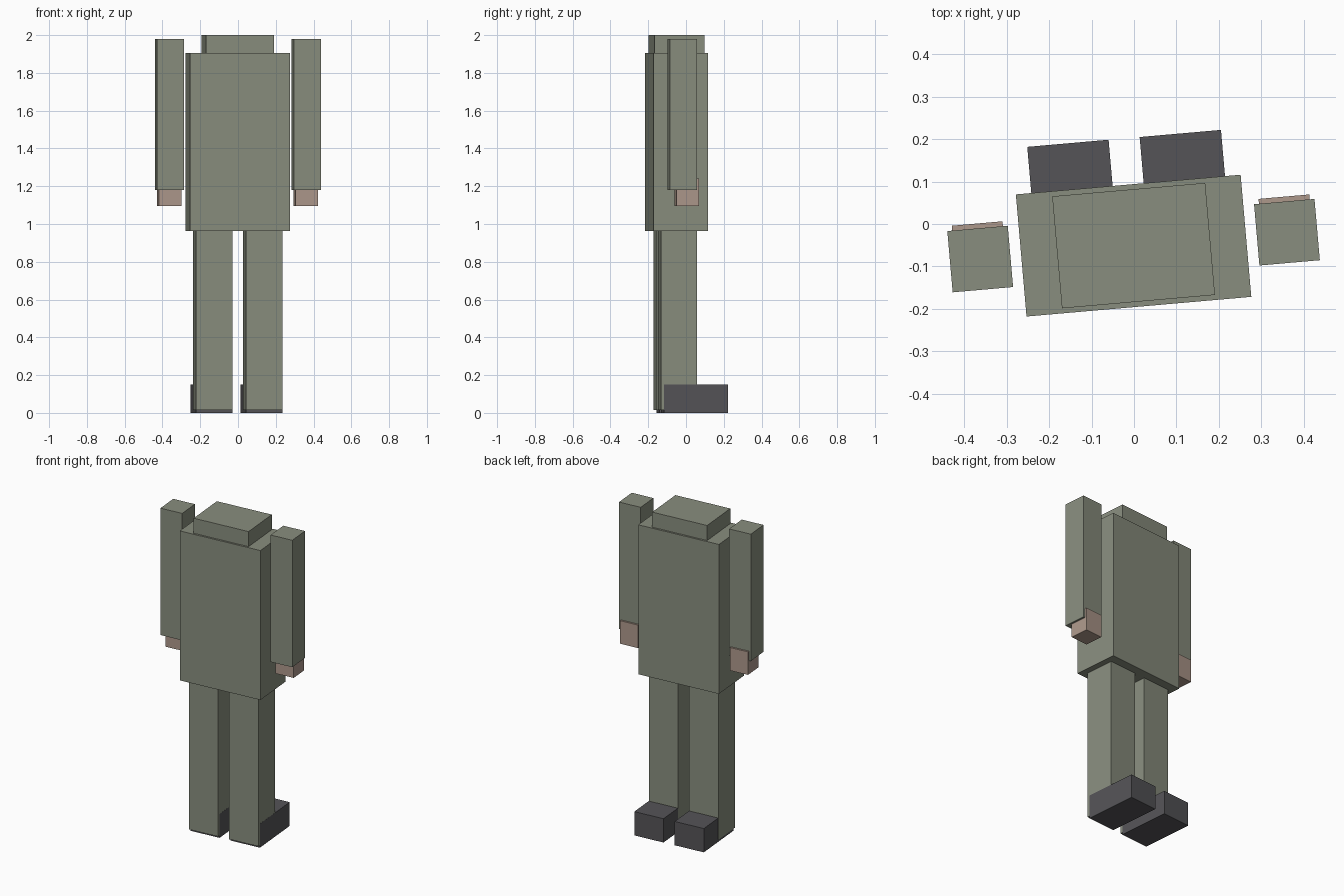
import bpy
import bmesh
import math
from mathutils import Matrix, Vector

if "Cube" in bpy.data.objects:
    bpy.data.objects.remove(bpy.data.objects["Cube"])

TURN = math.radians(5)  # whole figure is turned slightly about z


def material(name, rgb):
    m = bpy.data.materials.new(name)
    m.diffuse_color = (*rgb, 1.0)
    m.use_nodes = True
    m.node_tree.nodes["Principled BSDF"].inputs["Base Color"].default_value = m.diffuse_color
    return m


olive = material("olive_cloth", (0.25, 0.27, 0.21))
skin = material("skin", (0.42, 0.315, 0.26))
charcoal = material("charcoal_shoe", (0.09, 0.088, 0.096))


def block(name, centre, size, z0, z1, mat):
    """Box of the given plan centre and size between two heights."""
    bm = bmesh.new()
    bmesh.ops.create_cube(bm, size=1.0)
    bmesh.ops.scale(bm, vec=Vector((size[0], size[1], z1 - z0)), verts=bm.verts)
    bmesh.ops.transform(bm, matrix=Matrix.Rotation(TURN, 4, 'Z'), verts=bm.verts)
    me = bpy.data.meshes.new(name)
    bm.to_mesh(me)
    bm.free()
    me.materials.append(mat)
    ob = bpy.data.objects.new(name, me)
    ob.location = (centre[0], centre[1], (z0 + z1) / 2)
    bpy.context.collection.objects.link(ob)
    return ob


def pair(name, middle, spread, size, z0, z1, mat):
    """Mirrored pair of boxes either side of a turned middle point."""
    for label, side in (("left", -1), ("right", 1)):
        c = (middle[0] + side * spread * math.cos(TURN),
             middle[1] + side * spread * math.sin(TURN))
        block(f"{label}_{name}", c, size, z0, z1, mat)


# Body and collar
block("torso", (-0.001, -0.051), (0.532, 0.289), 0.963, 1.905, olive)
block("collar", (-0.001, -0.051), (0.362, 0.265), 1.895, 2.0, olive)

# Sleeves and hands
pair("sleeve", (-0.001, -0.051), 0.363, (0.143, 0.145), 1.18, 1.98, olive)
pair("hand", (-0.003, -0.027), 0.363, (0.12, 0.12), 1.095, 1.24, skin)

# Legs and shoes
pair("leg", (-0.002, -0.057), 0.133, (0.194, 0.190), 0.014, 0.97, olive)
pair("shoe", (-0.0085, 0.0325), 0.133, (0.1925, 0.34), 0.0, 0.15, charcoal)
